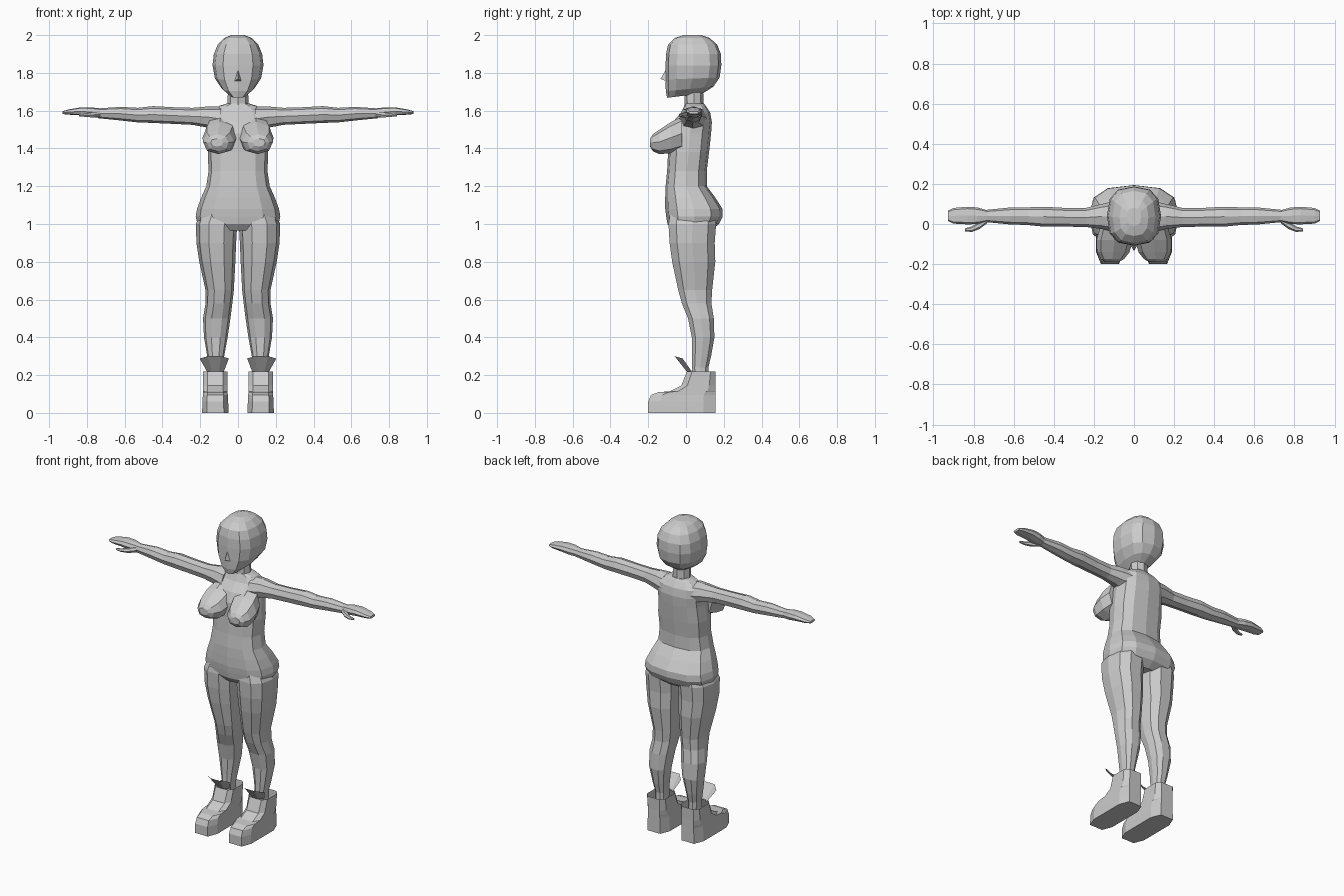
import bpy, bmesh
from math import sin, cos, pi, copysign


def finish(name, bm, mirror):
    bmesh.ops.recalc_face_normals(bm, faces=bm.faces)
    me = bpy.data.meshes.new(name)
    bm.to_mesh(me)
    bm.free()
    ob = bpy.data.objects.new(name, me)
    bpy.context.collection.objects.link(ob)
    if mirror:
        mod = ob.modifiers.new("Mirror", 'MIRROR')
        mod.use_mirror_merge = False
    return ob


def loft(name, axis, rings, n=12, p=2.3, turn=0.0, mirror=False, top=True, tilt=None):
    """Each ring is (position on axis, a0, a1, b0, b1): the extents of a rounded section."""
    unit = []
    for i in range(n):
        t = 2 * pi * (i + turn) / n
        unit.append([copysign(abs(f) ** (2 / p), f) for f in (cos(t), sin(t))])
    big = max(max(u) for u in unit)
    bm = bmesh.new()
    loops = []
    for k, (t, a0, a1, b0, b1) in enumerate(rings):
        loop = []
        for u, v in unit:
            a = (a0 + a1) / 2 + (a1 - a0) / 2 * u / big
            b = (b0 + b1) / 2 + (b1 - b0) / 2 * v / big
            tt = t + (tilt[k] * v if tilt else 0)
            co = {'x': (tt, a, b), 'y': (a, tt, b), 'z': (a, b, tt)}[axis]
            loop.append(bm.verts.new(co))
        loops.append(loop)
    for l0, l1 in zip(loops, loops[1:]):
        for i in range(n):
            j = (i + 1) % n
            bm.faces.new((l0[i], l0[j], l1[j], l1[i]))
    bm.faces.new(loops[0])
    if top:
        bm.faces.new(loops[-1])
    return finish(name, bm, mirror)


def sheet(name, verts, faces, mirror=False):
    bm = bmesh.new()
    vs = [bm.verts.new(v) for v in verts]
    for f in faces:
        bm.faces.new([vs[i] for i in f])
    return finish(name, bm, mirror)


def sym(z, r, y0, y1):
    return (z, -r, r, y0, y1)


# head, with the jaw sloping down to the chin
loft("head", 'z', [
    sym(1.68, .04, -.10, .09), sym(1.715, .085, -.107, .145), sym(1.77, .122, -.108, .178),
    sym(1.84, .135, -.108, .187), sym(1.90, .128, -.106, .185), sym(1.95, .107, -.095, .165),
    sym(1.985, .072, -.06, .125), sym(2.0, .035, -.01, .08)],
    p=2.6, tilt=[.012, .012, .005, 0, 0, 0, 0, 0])

# nose
sheet("nose", [(-.02, -.10, 1.755), (.02, -.10, 1.755), (0, -.105, 1.82), (0, -.135, 1.768)],
      [(0, 1, 3), (1, 2, 3), (2, 0, 3)])

# neck
loft("neck", 'z', [sym(1.58, .07, -.01, .105), sym(1.64, .056, -.008, .093),
                   sym(1.73, .052, -.01, .09)], n=8, p=2)

# torso from crotch to collar
loft("torso", 'z', [
    sym(.965, .13, -.07, .13), sym(1.0, .215, -.098, .175), sym(1.04, .224, -.105, .194),
    sym(1.08, .217, -.11, .193), sym(1.14, .195, -.11, .155), sym(1.2, .168, -.108, .11),
    sym(1.28, .156, -.1, .11), sym(1.38, .16, -.095, .122), sym(1.48, .152, -.095, .133),
    sym(1.54, .15, -.07, .137), sym(1.59, .14, -.025, .128), sym(1.625, .1, -.01, .105),
    sym(1.638, .06, -.005, .095)], p=2.6)

# chest
loft("breast", 'y', [
    (-.02, .02, .17, 1.39, 1.57), (-.08, .005, .188, 1.375, 1.54), (-.14, .022, .185, 1.37, 1.50),
    (-.175, .05, .165, 1.385, 1.475), (-.19, .078, .145, 1.41, 1.452)], n=8, mirror=True)

# legs
loft("leg", 'z', [
    (.12, .08, .15, .035, .12), (.24, .08, .152, .03, .12), (.30, .073, .163, .03, .135),
    (.40, .055, .18, .028, .153), (.50, .04, .185, .008, .15), (.58, .03, .172, -.025, .138),
    (.65, .022, .172, -.045, .142), (.80, .014, .205, -.078, .16), (.90, .01, .22, -.092, .157),
    (1.0, .004, .223, -.098, .165), (1.05, .004, .2, -.09, .16)], n=10, p=2.4, mirror=True)

# arms and hands
loft("arm", 'x', [
    (.09, -.04, .115, 1.49, 1.622), (.16, -.025, .1, 1.51, 1.622), (.24, -.015, .08, 1.525, 1.615),
    (.34, -.013, .08, 1.53, 1.618), (.45, -.013, .086, 1.535, 1.624),
    (.53, -.005, .083, 1.538, 1.615), (.62, -.002, .082, 1.548, 1.62),
    (.74, .01, .07, 1.56, 1.612)], n=8, mirror=True)
loft("hand", 'x', [
    (.73, .012, .068, 1.562, 1.612), (.78, .0, .082, 1.567, 1.618), (.83, -.002, .086, 1.575, 1.618),
    (.90, .002, .08, 1.579, 1.606), (.928, .015, .066, 1.582, 1.597)], n=8, p=2.8, mirror=True)
loft("thumb", 'x', [
    (.73, .005, .04, 1.565, 1.60), (.77, -.025, .012, 1.562, 1.592),
    (.81, -.04, -.012, 1.566, 1.586), (.843, -.036, -.022, 1.57, 1.58)], n=6, p=2, mirror=True)

# chunky boots, open at the top
loft("boot", 'z', [
    (0, .05, .19, -.2, .155), (.06, .052, .188, -.2, .155), (.095, .054, .186, -.185, .155),
    (.11, .055, .186, -.145, .155), (.114, .055, .186, -.085, .155), (.145, .055, .186, -.025, .155),
    (.22, .055, .186, .005, .157)], n=8, p=4, turn=.5, mirror=True, top=False)

# flared boot tongues
sheet("boot_tongue", [
    (.075, .03, .22), (.10, .003, .22), (.14, .003, .22), (.165, .03, .22),
    (.048, -.018, .288), (.09, -.06, .30), (.16, -.06, .30), (.203, -.018, .288)],
    [(0, 1, 5, 4), (1, 2, 6, 5), (2, 3, 7, 6)], mirror=True)
